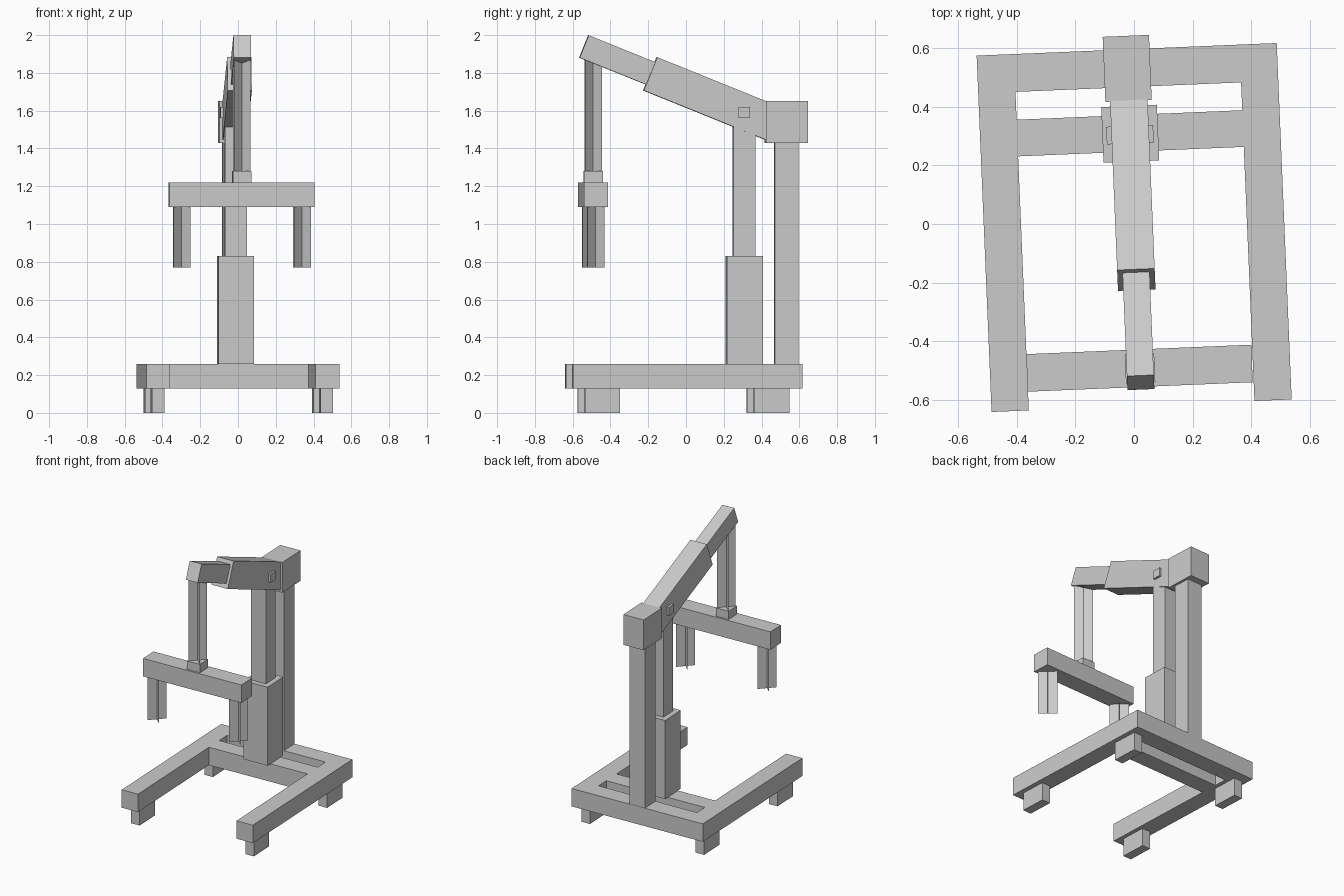
import bpy, bmesh
from math import radians, sin, cos
from mathutils import Matrix, Vector

if "Cube" in bpy.data.objects:
    bpy.data.objects.remove(bpy.data.objects["Cube"])

TURN = Matrix.Rotation(radians(2.4), 4, 'Z')   # the whole hoist stands slightly turned
SLOPE = radians(-22)                           # boom rises towards the front


def finish(name, bm):
    bm.transform(TURN)
    bm.normal_update()
    mesh = bpy.data.meshes.new(name)
    bm.to_mesh(mesh)
    bm.free()
    obj = bpy.data.objects.new(name, mesh)
    bpy.context.collection.objects.link(obj)
    return obj


def box(name, x, y, z, tilt=0.0):
    """Box from (min, max) ranges, optionally tilted about its own centre."""
    size = Vector([b - a for a, b in (x, y, z)])
    centre = Vector([(a + b) / 2 for a, b in (x, y, z)])
    bm = bmesh.new()
    m = Matrix.Translation(centre) @ Matrix.Rotation(tilt, 4, 'X') @ Matrix.Diagonal((*size, 1))
    bmesh.ops.create_cube(bm, size=1, matrix=m)
    return finish(name, bm)


def boom(name, front, length, width, thick):
    """Sloping beam whose front end face is centred on front = (y, z)."""
    cy = front[0] + cos(SLOPE) * length / 2
    cz = front[1] + sin(SLOPE) * length / 2
    return box(name, (-width / 2, width / 2), (cy - length / 2, cy + length / 2),
               (cz - thick / 2, cz + thick / 2), SLOPE)


def chain(name, x, y, z0, z1, r=0.045):
    """Chain as two thin crossed sheets."""
    bm = bmesh.new()
    for s in (1, -1):
        pts = [(x - r, y - s * r, z0), (x + r, y + s * r, z0),
               (x + r, y + s * r, z1), (x - r, y - s * r, z1)]
        bm.faces.new([bm.verts.new(p) for p in pts])
    return finish(name, bm)


# Base frame: two legs, two cross rails, four feet
for side, s in (("left", -1), ("right", 1)):
    box(f"{side}_leg", sorted((s * 0.385, s * 0.512)), (-0.62, 0.596), (0.13, 0.26))
    foot_x = sorted((s * 0.413, s * 0.479))
    box(f"{side}_front_foot", foot_x, (-0.556, -0.369), (0, 0.13))
    box(f"{side}_back_foot", foot_x, (0.34, 0.528), (0, 0.13))
box("back_rail", (-0.385, 0.385), (0.467, 0.596), (0.13, 0.26))
box("middle_rail", (-0.385, 0.385), (0.247, 0.372), (0.13, 0.26))

# Lifting ram and rear post
box("ram_sleeve", (-0.095, 0.095), (0.213, 0.403), (0.26, 0.83))
box("ram_rod", (-0.058, 0.058), (0.25, 0.365), (0.83, 1.56))
box("rear_post", (-0.06, 0.06), (0.468, 0.594), (0.26, 1.43))
box("post_head", (-0.08, 0.078), (0.42, 0.642), (1.43, 1.65))

# Telescopic boom and pivot pin
boom("boom_outer", (-0.19, 1.795), 0.71, 0.128, 0.19)
boom("boom_inner", (-0.541, 1.94), 0.5, 0.092, 0.128)
box("pivot_pin", (-0.081, 0.079), (0.275, 0.335), (1.56, 1.62))

# Hanging chains and spreader bar
chain("upper_chain", 0, -0.492, 1.28, 1.89)
box("bar_bracket", (-0.05, 0.05), (-0.542, -0.442), (1.22, 1.28))
box("spreader_bar", (-0.386, 0.382), (-0.556, -0.428), (1.09, 1.22))
for side, x in (("left", -0.319), ("right", 0.319)):
    chain(f"{side}_lower_chain", x, -0.492, 0.77, 1.09)
